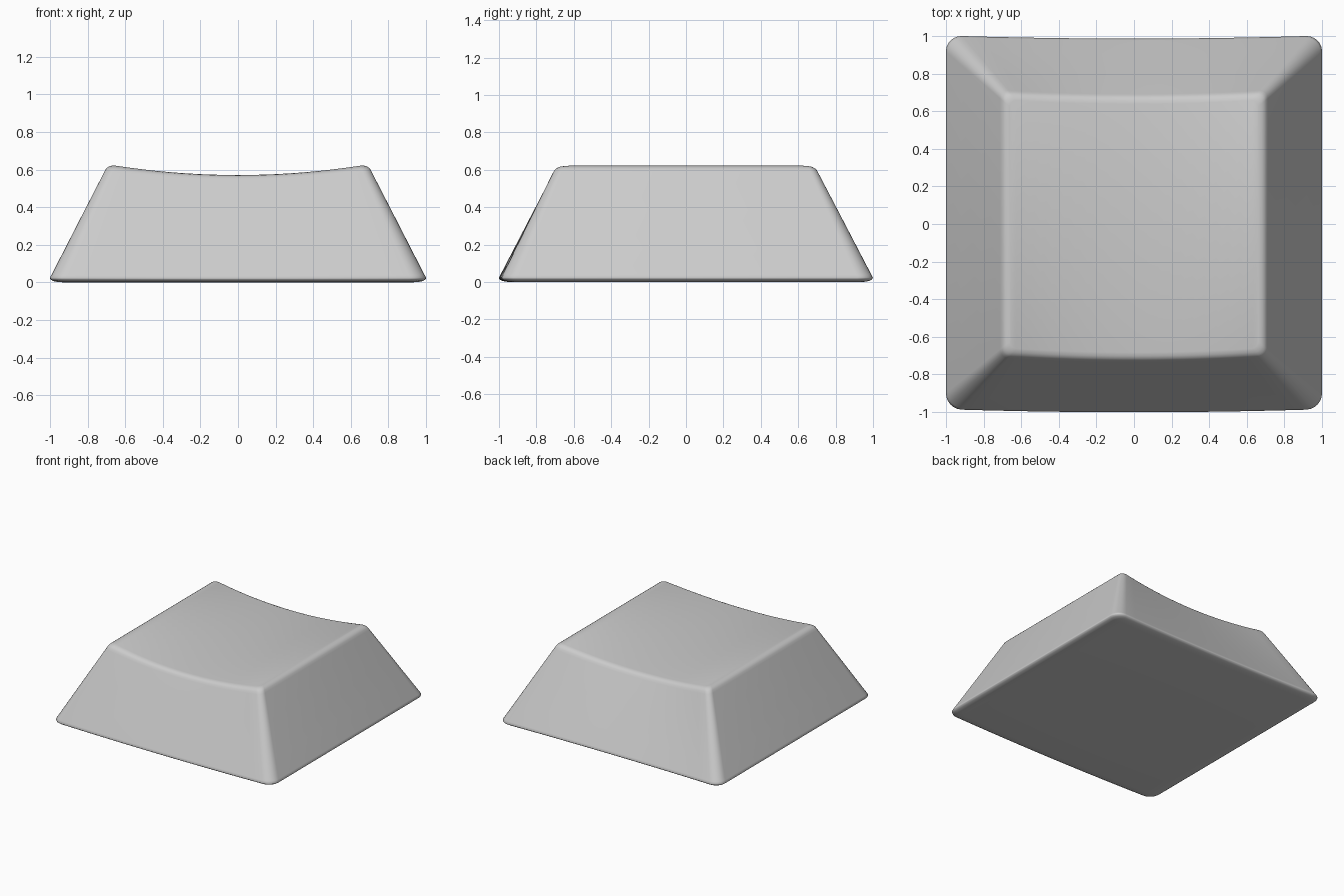
import bpy, bmesh, math

if "Cube" in bpy.data.objects:
    bpy.data.objects.remove(bpy.data.objects["Cube"])

COLS = 20   # segments along a straight front/back edge
ARC = 6     # segments per rounded corner


def ring(half, r, z):
    """Rounded square, front half left-to-right then back half right-to-left."""
    t = z / 0.62
    c = half - r
    quarter = [math.pi / 2 * i / ARC for i in range(ARC + 1)]
    front = [(-c - r * math.cos(a), -c - r * math.sin(a)) for a in quarter]
    front += [(-c + 2 * c * i / COLS, -half) for i in range(1, COLS)]
    front += [(c + r * math.sin(a), -c - r * math.cos(a)) for a in quarter]
    back = [(x, -y) for x, y in reversed(front)]
    pts = []
    for x, y in front + back:
        k = 1 - (x / half) ** 2
        ys = y * (0.993 + 0.007 * t)
        # gentle bow of the front and back walls, scooped top
        ys += 0.009 * (1 - t) - (0.016 + 0.006 * t) * k
        pts.append((x, ys, z - 0.051 * t * k))
    return pts


# half width, corner radius, height of each level from bottom to top
levels = [(0.92, 0.04, 0.0), (0.96, 0.06, 0.002), (0.985, 0.075, 0.008),
          (0.998, 0.085, 0.017), (1.0, 0.085, 0.024), (0.992, 0.085, 0.04),
          (0.92, 0.075, 0.18), (0.815, 0.06, 0.385), (0.712, 0.045, 0.585),
          (0.703, 0.043, 0.602), (0.693, 0.042, 0.612), (0.68, 0.04, 0.619),
          (0.66, 0.035, 0.622)]

# key cap body
bm = bmesh.new()
rings = [[bm.verts.new(p) for p in ring(*lv)] for lv in levels]
n = len(rings[0])
for lo, hi in zip(rings, rings[1:]):
    for i in range(n):
        j = (i + 1) % n
        bm.faces.new((lo[i], lo[j], hi[j], hi[i]))

# scooped top and flat underside, as strips running front to back
for i in range(n // 2 - 1):
    for loop in (rings[0], rings[-1]):
        bm.faces.new((loop[i], loop[i + 1], loop[n - 2 - i], loop[n - 1 - i]))
bmesh.ops.recalc_face_normals(bm, faces=bm.faces[:])

mesh = bpy.data.meshes.new("key_cap")
bm.to_mesh(mesh)
bm.free()
cap = bpy.data.objects.new("key_cap", mesh)
bpy.context.collection.objects.link(cap)
for p in mesh.polygons:
    p.use_smooth = True
